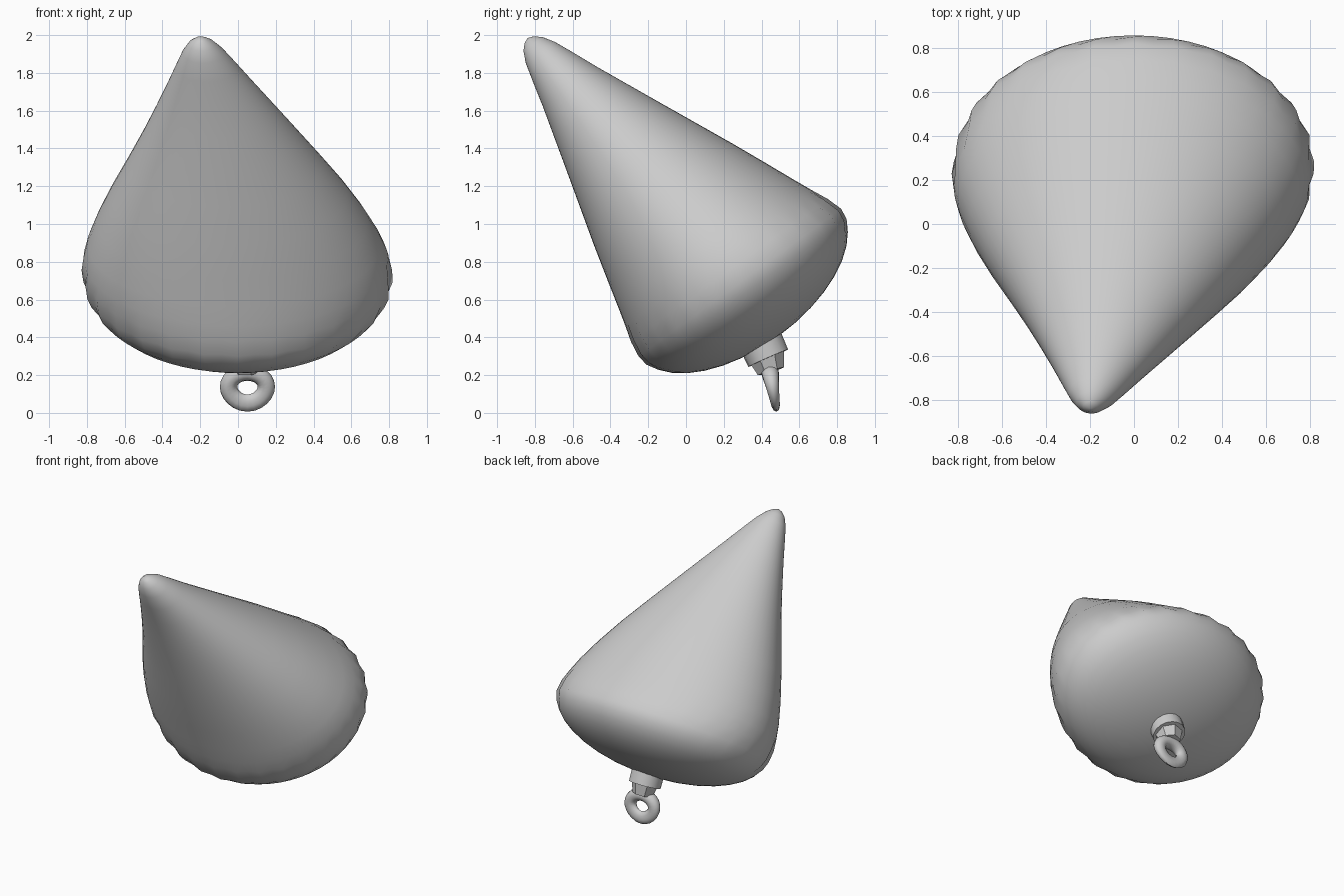
import bpy, bmesh, math
from mathutils import Vector, Matrix

if "Cube" in bpy.data.objects:
    bpy.data.objects.remove(bpy.data.objects["Cube"])

RIM = Vector((0, 0.285, 0.69))          # centre of the slanted rim
TIP = Vector((-0.2, -0.838, 1.985))
SIDE = Vector((1, 0, 0))
SLOPE = Vector((0, 0.81, 0.59)).normalized()
DOWN = SIDE.cross(SLOPE) * -1           # outward from the domed base
SEG = 56


def ring(centre, a, b, wave=0.0):
    pts = []
    for i in range(SEG):
        t = 2 * math.pi * i / SEG
        k = 1 + wave * math.cos(SEG / 2 * t)
        pts.append(centre + SIDE * a * k * math.cos(t) + SLOPE * b * k * math.sin(t))
    return pts


def finish(name, bm, angle):
    bmesh.ops.recalc_face_normals(bm, faces=bm.faces)
    mesh = bpy.data.meshes.new(name)
    bm.to_mesh(mesh)
    bm.free()
    obj = bpy.data.objects.new(name, mesh)
    bpy.context.collection.objects.link(obj)
    bpy.ops.object.select_all(action='DESELECT')
    bpy.context.view_layer.objects.active = obj
    obj.select_set(True)
    bpy.ops.object.shade_smooth_by_angle(angle=math.radians(angle))
    return obj


# Leaning body: domed base, scalloped rim, bulging cone, rounded tip
rings = []
for k in range(8, 0, -1):
    a = math.pi / 2 * k / 9
    rings.append(ring(RIM + DOWN * 0.35 * math.sin(a), 0.8 * math.cos(a),
                      0.66 * math.cos(a), 0.008 if k == 1 else 0))
# position along axis, width factor, depth factor
profile = [(0, 1.0, 0.995), (0.05, 1.005, 0.965), (0.1, 0.995, 0.925), (0.16, 0.96, 0.87),
           (0.25, 0.885, 0.79), (0.36, 0.775, 0.69), (0.48, 0.64, 0.575), (0.6, 0.505, 0.46),
           (0.7, 0.395, 0.365), (0.8, 0.287, 0.27), (0.88, 0.202, 0.2),
           (0.94, 0.137, 0.145), (0.975, 0.085, 0.095), (0.993, 0.04, 0.045)]
for t, w, d in profile:
    centre = RIM.lerp(TIP, t) + SIDE * 0.025 * math.sin(math.pi * t)
    rings.append(ring(centre, 0.81 * w, 0.66 * d, 0.01 if t < 0.06 else 0))
bm = bmesh.new()
loops = [[bm.verts.new(p) for p in r] for r in rings]
for lo, hi in zip(loops, loops[1:]):
    for i in range(SEG):
        j = (i + 1) % SEG
        bm.faces.new((lo[i], lo[j], hi[j], hi[i]))
for loop, end in ((loops[0], RIM + DOWN * 0.35), (loops[-1], TIP)):
    apex = bm.verts.new(end)
    for i in range(SEG):
        bm.faces.new((loop[i], loop[(i + 1) % SEG], apex))
finish("body", bm, 80)


# Stem and faceted collar
def drum(name, start, end, r1, r2, sides):
    start, end = Vector(start), Vector(end)
    axis = end - start
    bm = bmesh.new()
    bmesh.ops.create_cone(bm, cap_ends=True, segments=sides, radius1=r1, radius2=r2,
                          depth=axis.length)
    rot = axis.to_track_quat('Z', 'Y').to_matrix().to_4x4()
    bm.transform(Matrix.Translation((start + end) / 2) @ rot)
    finish(name, bm, 35)


drum("stem", (0.04, 0.36, 0.46), (0.045, 0.435, 0.29), 0.12, 0.115, 16)
drum("collar", (0.045, 0.425, 0.30), (0.05, 0.45, 0.22), 0.1, 0.075, 7)

# Hanging ring, pointed at the bottom, thicker towards the top
bm = bmesh.new()
n, m = 24, 10
centre = Vector((0.05, 0.458, 0.138))
up = Vector((0, -0.17, 1)).normalized()
out = Vector((0, 1, 0.17)).normalized()
loops = []
for i in range(n):
    t = 2 * math.pi * i / n
    stretch = 1 + 0.12 * max(0, -math.sin(t)) ** 4
    radial = SIDE * math.cos(t) + up * math.sin(t)
    path = centre + (SIDE * 0.1 * math.cos(t) + up * 0.078 * math.sin(t)) * stretch
    thick = 0.036 + 0.012 * math.sin(t)
    loops.append([bm.verts.new(path + radial * 0.046 * math.cos(s) + out * thick * math.sin(s))
                  for s in (2 * math.pi * j / m for j in range(m))])
for i in range(n):
    a, b = loops[i], loops[(i + 1) % n]
    for j in range(m):
        bm.faces.new((a[j], a[(j + 1) % m], b[(j + 1) % m], b[j]))
finish("hanging_ring", bm, 60)
